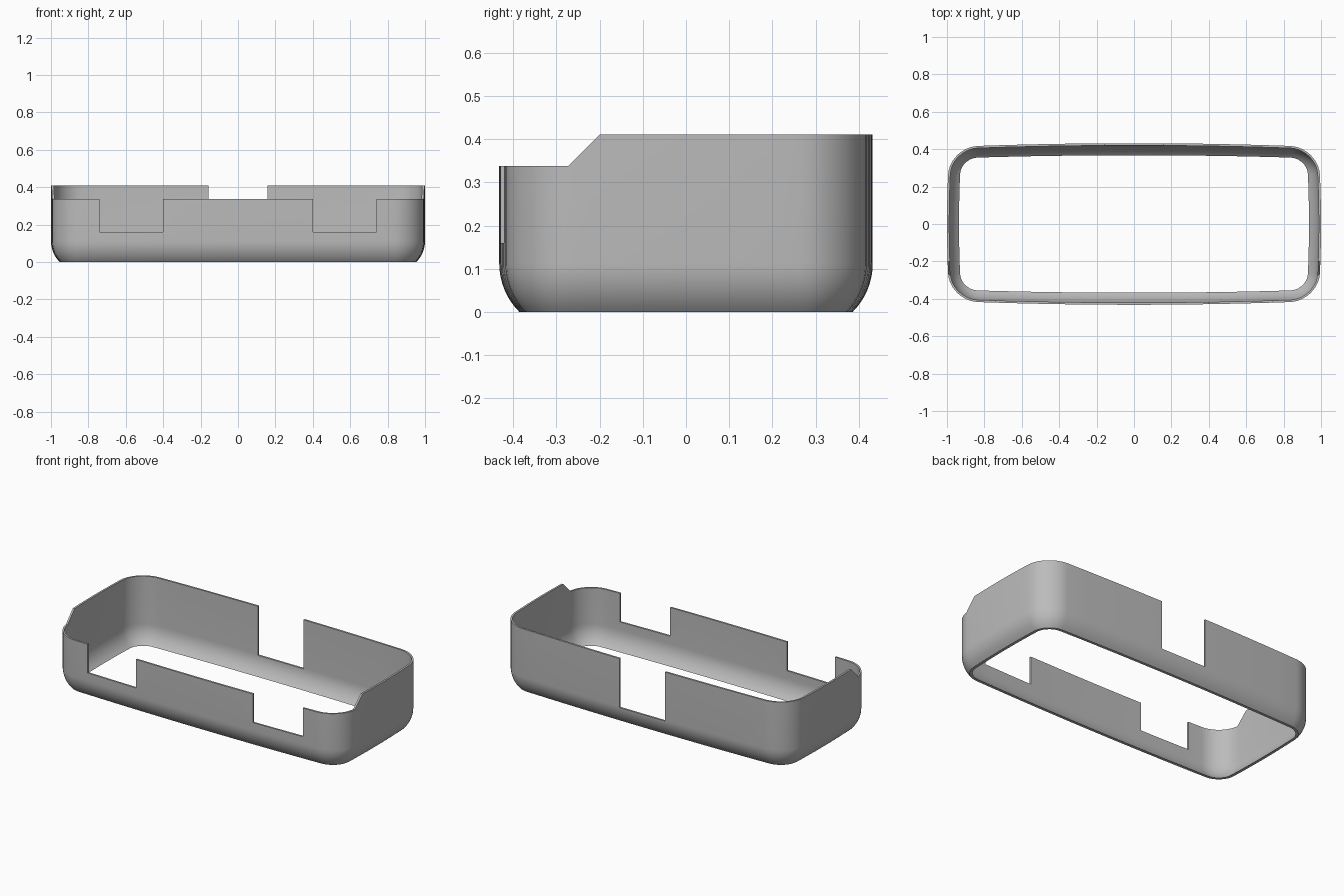
import bpy
import bmesh
from math import sin, cos, asin, pi

cube = bpy.data.objects.get("Cube")
if cube:
    bpy.data.objects.remove(cube, do_unlink=True)

HALF_X, HALF_Y, HEIGHT = 1.0, 0.432, 0.41
CORNER, WALL = 0.155, 0.012
ROUND, ROUND_Z = 0.16, 0.113      # lower edge rounding and its centre height

grey = bpy.data.materials.new("grey plastic")
grey.use_nodes = True
grey.diffuse_color = (0.5, 0.5, 0.5, 1)
grey.node_tree.nodes["Principled BSDF"].inputs["Base Color"].default_value = (0.5, 0.5, 0.5, 1)


def outline(inset, z, arc=10, side=12):
    """Rounded rectangle with gently bowed sides, shrunk by inset."""
    r = CORNER - inset
    cx, cy = HALF_X - CORNER, HALF_Y - CORNER
    flat = []
    for i, (sx, sy) in enumerate([(1, 1), (-1, 1), (-1, -1), (1, -1)]):
        for k in range(arc + 1):
            a = (i + k / arc) * pi / 2
            flat.append((sx * cx + r * cos(a), sy * cy + r * sin(a)))
        nx, ny = [(-1, 1), (-1, -1), (1, -1), (1, 1)][i]
        b = (i + 1) * pi / 2
        end = (nx * cx + r * cos(b), ny * cy + r * sin(b))
        start = flat[-1]
        for k in range(1, side):
            t = k / side
            flat.append(tuple(p + (q - p) * t for p, q in zip(start, end)))
    return [(x * (1 - 0.08 * y * y), y * (1 - 0.047 * x * x), z) for x, y in flat]


def wall_section(offset, steps=8):
    """Wall profile from the base up to the rim as (inset, z) pairs."""
    r = ROUND - offset
    low = asin(ROUND_Z / r)
    pts = []
    for k in range(steps + 1):
        a = low * (1 - k / steps)
        pts.append((ROUND - r * cos(a), ROUND_Z - r * sin(a)))
    return pts + [(offset, HEIGHT)]


def make_object(name, bm):
    bmesh.ops.recalc_face_normals(bm, faces=bm.faces)
    mesh = bpy.data.meshes.new(name)
    bm.to_mesh(mesh)
    bm.free()
    mesh.materials.append(grey)
    obj = bpy.data.objects.new(name, mesh)
    bpy.context.collection.objects.link(obj)
    return obj


def prism(name, section, x0, x1):
    """Extrude a (y, z) section along x."""
    bm = bmesh.new()
    face = bm.faces.new([bm.verts.new((x0, y, z)) for y, z in section])
    new = bmesh.ops.extrude_face_region(bm, geom=[face])["geom"]
    verts = [v for v in new if isinstance(v, bmesh.types.BMVert)]
    bmesh.ops.translate(bm, verts=verts, vec=(x1 - x0, 0, 0))
    return make_object(name, bm)


# Shell: closed wall section swept round the outline
bm = bmesh.new()
section = wall_section(0) + wall_section(WALL)[::-1]
rings = [[bm.verts.new(p) for p in outline(d, z)] for d, z in section]
for j, ring in enumerate(rings):
    above = rings[(j + 1) % len(rings)]
    for i in range(len(ring)):
        n = (i + 1) % len(ring)
        bm.faces.new((ring[i], ring[n], above[n], above[i]))
shell = make_object("case_shell", bm)

# Cutters: lowered front rim, two front slots, rear notch
front_slot = [(-0.5, 0.16), (-0.3, 0.16), (-0.3, 0.5), (-0.5, 0.5)]
rear_notch = [(0.3, 0.105), (0.5, 0.105), (0.5, 0.5), (0.3, 0.5)]
front_step = [(-0.6, 0.338), (-0.272, 0.338), (-0.2, 0.41), (-0.11, 0.5), (-0.6, 0.5)]
cutters = [
    prism("front_step_cutter", front_step, -1.2, 1.2),
    prism("left_slot_cutter", front_slot, 0.402, 0.74),
    prism("right_slot_cutter", front_slot, -0.74, -0.402),
    prism("rear_notch_cutter", rear_notch, -0.157, 0.157),
]
bpy.ops.object.select_all(action="DESELECT")
shell.select_set(True)
bpy.context.view_layer.objects.active = shell
for cutter in cutters:
    cutter.hide_render = True
    mod = shell.modifiers.new(cutter.name, "BOOLEAN")
    mod.operation = "DIFFERENCE"
    mod.solver = "EXACT"
    mod.object = cutter
    bpy.ops.object.modifier_apply(modifier=mod.name)
    bpy.data.objects.remove(cutter, do_unlink=True)

bpy.ops.object.shade_smooth_by_angle(angle=pi / 6)
